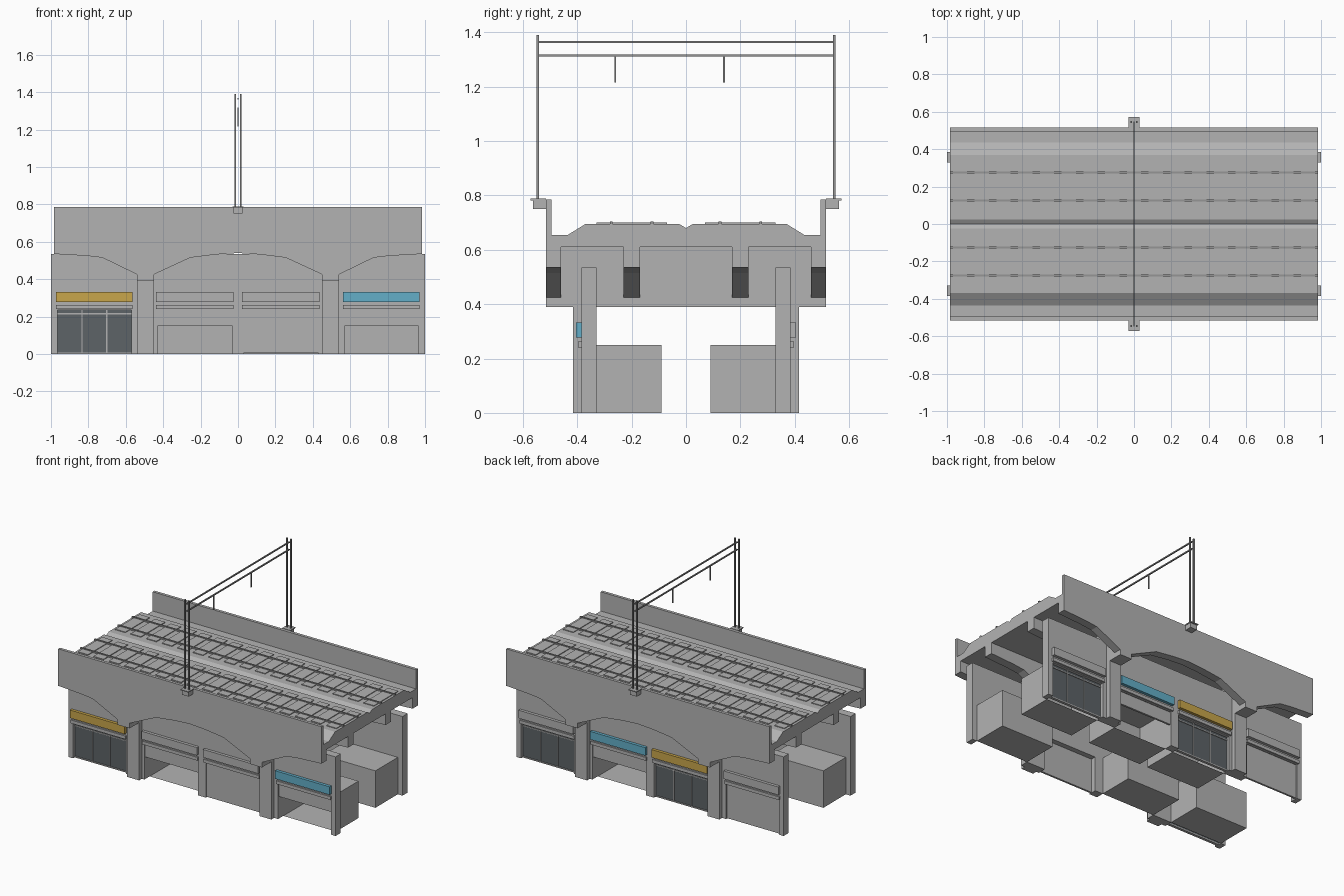
import bpy, bmesh

if "Cube" in bpy.data.objects:
    bpy.data.objects.remove(bpy.data.objects["Cube"])


def material(name, r, g, b):
    m = bpy.data.materials.new(name)
    m.use_nodes = True
    m.diffuse_color = (r, g, b, 1)
    m.node_tree.nodes["Principled BSDF"].inputs["Base Color"].default_value = (r, g, b, 1)
    return m


CONCRETE = material("concrete grey", .45, .45, .45)
STEEL = material("steel grey", .3, .3, .3)
GLASS = material("dark glass", .11, .125, .135)
YELLOW = material("sign yellow", .58, .38, .07)
BLUE = material("sign blue", .127, .43, .58)


def finish(name, bm, mat):
    bmesh.ops.recalc_face_normals(bm, faces=bm.faces)
    mesh = bpy.data.meshes.new(name)
    bm.to_mesh(mesh)
    bm.free()
    mesh.materials.append(mat)
    ob = bpy.data.objects.new(name, mesh)
    bpy.context.collection.objects.link(ob)
    return ob


def add_box(bm, x, y, z):
    """Box from three (low, high) ranges."""
    verts = bmesh.ops.create_cube(bm, size=1)["verts"]
    for v in verts:
        for i, (a, b) in enumerate((x, y, z)):
            v.co[i] = a if v.co[i] < 0 else b
    return verts


def boxes(name, mat, *ranges):
    bm = bmesh.new()
    for r in ranges:
        add_box(bm, *r)
    return finish(name, bm, mat)


def sides(s, a, b):
    """Depth range measured outward from the centre, on side s."""
    return tuple(sorted((s * a, s * b)))


def extrude(name, mat, points, direction):
    bm = bmesh.new()
    face = bm.faces.new([bm.verts.new(p) for p in points])
    ext = bmesh.ops.extrude_face_region(bm, geom=[face])["geom"]
    moved = [g for g in ext if isinstance(g, bmesh.types.BMVert)]
    bmesh.ops.translate(bm, verts=moved, vec=direction)
    return finish(name, bm, mat)


LONG = .985

# Deck with parapets and ballast bed
half = [(.515, .61), (.515, .785), (.495, .785), (.495, .655),
        (.435, .655), (.37, .695), (.025, .695)]
section = half + [(0, .68)] + [(-y, z) for y, z in reversed(half)]
extrude("deck", CONCRETE, [(-LONG, y, z) for y, z in section], (2 * LONG, 0, 0))

# Arched ribs under the deck
arch = [(.12, .532), (.255, .515), (.45, .425), (.45, .39), (.54, .39),
        (.54, .425), (.725, .515), (.81, .525), (LONG, .535), (LONG, .61)]
rib = [(-x, z) for x, z in reversed(arch)] + [(0, .54)] + arch
for label, y0, y1 in (("outer", .46, .515), ("inner", .17, .23)):
    for s, side in ((-1, "front"), (1, "back")):
        low, high = sides(s, y0, y1)
        extrude(f"{side}_{label}_rib", CONCRETE,
                [(x, low, z) for x, z in rib], (0, high - low, 0))

# Cross beams and piers
for s, side in ((-1, "right"), (1, "left")):
    xr = sides(s, .45, .54)
    boxes(f"{side}_cross_beam", CONCRETE, (xr, (-.514, .514), (.39, .612)))
    boxes(f"{side}_piers", CONCRETE,
          *[(xr, sides(t, .33, .415), (0, .392)) for t in (-1, 1)])

# Sleepers and rails
for s, side in ((-1, "front"), (1, "back")):
    boxes(f"{side}_sleepers", CONCRETE,
          *[((x - .038, x + .038), sides(s, .07, .33), (.68, .7))
            for x in (-.93 + i * .11625 for i in range(17))])
    boxes(f"{side}_rails", STEEL,
          *[((-LONG, LONG), sides(s, y - .005, y + .005), (.69, .705))
            for y in (.125, .275)])

# Shop fronts
BAYS = [(-.965, -.57), (-.43, -.03), (.03, .43), (.57, .965)]
POSTS = [(-1, -.965), (-.57, -.43), (-.03, .03), (.43, .57), (.965, 1)]
LAYOUT = {
    -1: (("glass", YELLOW), ("open", CONCRETE), ("closed", CONCRETE), ("open", BLUE)),
    1: (("closed", CONCRETE), ("glass", YELLOW), ("open", BLUE), ("glass", CONCRETE)),
}


def room(name, s, x0, x1):
    """Box room left open towards the street."""
    bm = bmesh.new()
    add_box(bm, (x0, x1), sides(s, .09, .33), (0, .25))
    street = [f for f in bm.faces if all(abs(v.co.y) > .3 for v in f.verts)]
    bmesh.ops.delete(bm, geom=street, context="FACES_ONLY")
    finish(name, bm, CONCRETE)


for s, side in ((-1, "front"), (1, "back")):
    wall = sides(s, .33, .385)
    boxes(f"{side}_wall", CONCRETE, ((-1, 1), wall, (.235, .535)),
          *[(p, wall, (0, .235)) for p in POSTS])
    for i, ((x0, x1), (kind, colour)) in enumerate(zip(BAYS, LAYOUT[s]), 1):
        tag = f"{side}_shop_{i}"
        wide = (x0 - .009, x1 + .005)
        boxes(tag + "_sign", colour, (wide, sides(s, .38, .405), (.278, .332)))
        boxes(tag + "_lintel", CONCRETE, (wide, sides(s, .38, .397), (.24, .262)))
        if kind != "closed":
            room(tag + "_room", s, x0, x1)
        if kind == "glass":
            boxes(tag + "_window", GLASS, ((x0, x1), sides(s, .355, .363), (.008, .236)))
            third = (x1 - x0) / 3
            bars = [((x - .003, x + .003), sides(s, .36, .368), (0, .236))
                    for x in (x0 + third, x1 - third)]
            boxes(tag + "_window_frame", CONCRETE, *bars,
                  ((x0, x1), sides(s, .36, .368), (.212, .218)),
                  ((x0, x1), sides(s, .35, .368), (0, .008)))
        else:
            bottom = .15 if kind == "open" else .004
            boxes(tag + "_shutter", CONCRETE,
                  ((x0, x1), sides(s, .365, .378), (bottom, .236)))

# Overhead line gantry
for s, side in ((-1, "front"), (1, "back")):
    boxes(f"{side}_mast_bracket", CONCRETE,
          ((-.025, .025), sides(s, .51, .563), (.75, .782)),
          ((-.03, .03), sides(s, .515, .572), (.782, .788)))
    boxes(f"{side}_mast", STEEL,
          *[((x - .005, x + .005), sides(s, .54, .55), (.785, 1.39))
            for x in (-.015, .015)])
boxes("gantry_beams", STEEL,
      *[((-.004, .004), (-.548, .548), (z - .004, z + .004)) for z in (1.315, 1.365)])
boxes("wire_hangers", STEEL,
      *[((-.003, .003), (y - .003, y + .003), (1.215, 1.315)) for y in (-.26, .14)])
